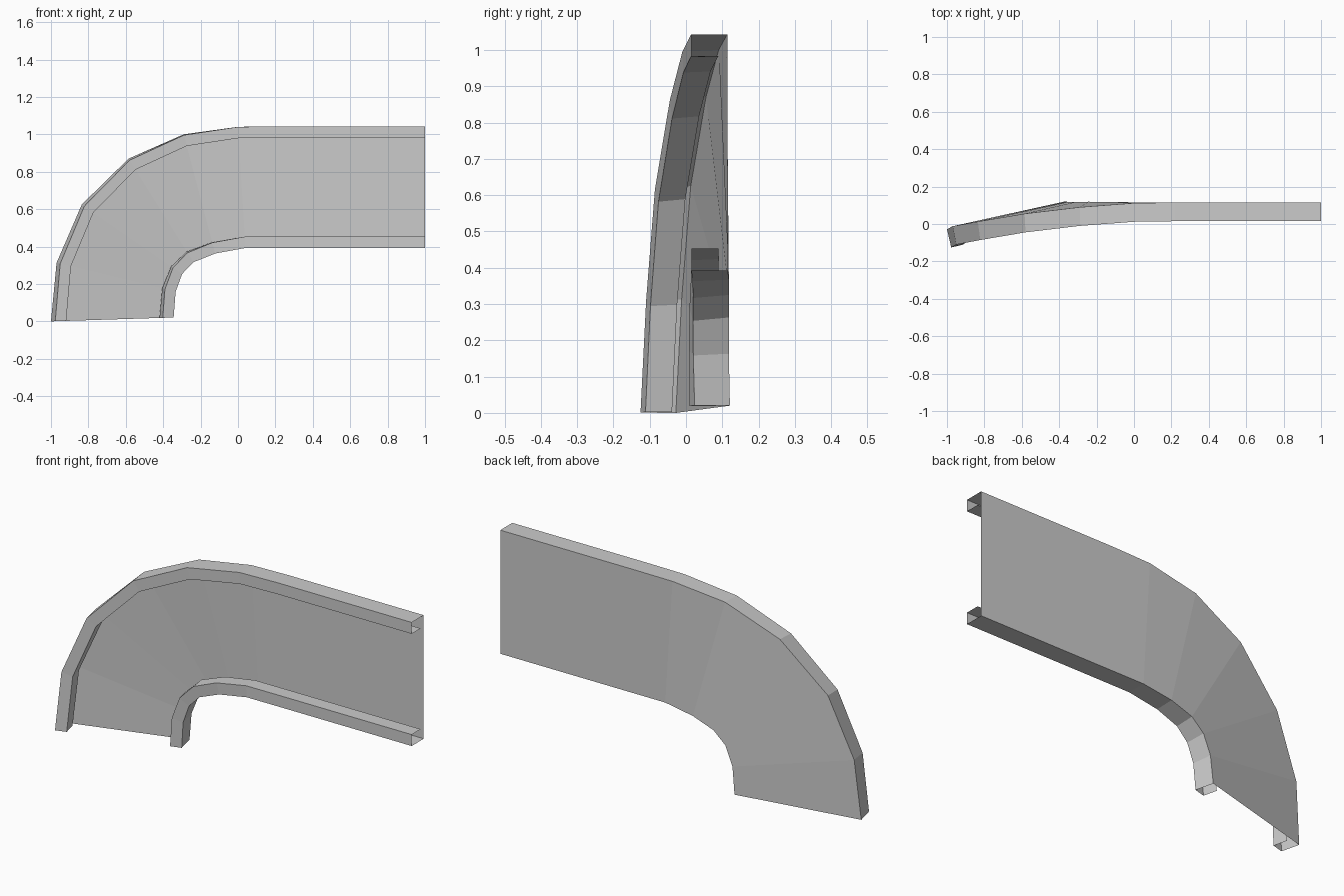
import bpy, bmesh
from mathutils import Vector

cube = bpy.data.objects.get("Cube")
if cube:
    bpy.data.objects.remove(cube, do_unlink=True)

grey = bpy.data.materials.new("light grey")
grey.use_nodes = True
colour = (0.6, 0.6, 0.6, 1)
grey.diffuse_color = colour
grey.node_tree.nodes["Principled BSDF"].inputs["Base Color"].default_value = colour

RAIL_WIDTH, RAIL_DEPTH, LIP_DEPTH = 0.06, 0.1, 0.075

# Deck edges along the banked bend: (outer edge, inner edge)
stations = [
    ((1, .115, 1.043), (1, .115, .393)),
    ((.22, .115, 1.043), (.22, .115, .393)),
    ((0, .112, 1.04), (.04, .115, .393)),
    ((-.29, .09, 1.0), (-.123, .118, .367)),
    ((-.585, .055, .87), (-.243, .119, .325)),
    ((-.835, .013, .625), (-.312, .118, .263)),
    ((-.97, -.012, .313), (-.353, .118, .163)),
    ((-1, -.028, 0), (-.367, .121, .02)),
]


def section(outer, inner):
    """Open channel: a lipped rail, the deck, and the mirrored rail."""
    outer, inner = Vector(outer), Vector(inner)
    across = (inner - outer).normalized()
    front = Vector((0, -1, 0))
    front = (front - across * front.dot(across)).normalized()

    def rail(edge, inward):
        shelf = edge + inward * RAIL_WIDTH + front * RAIL_DEPTH
        return [shelf - front * LIP_DEPTH, shelf, edge + front * RAIL_DEPTH, edge]

    return rail(outer, across) + rail(inner, -across)[::-1]


# Sweep the section through the bend
bm = bmesh.new()
rows = [[bm.verts.new(p) for p in section(*s)] for s in stations]
for a, b in zip(rows, rows[1:]):
    for j in range(len(a) - 1):
        bm.faces.new((a[j], a[j + 1], b[j + 1], b[j]))
mesh = bpy.data.meshes.new("curved_channel")
bm.to_mesh(mesh)
bm.free()
mesh.materials.append(grey)
channel = bpy.data.objects.new("curved_channel", mesh)
bpy.context.collection.objects.link(channel)
